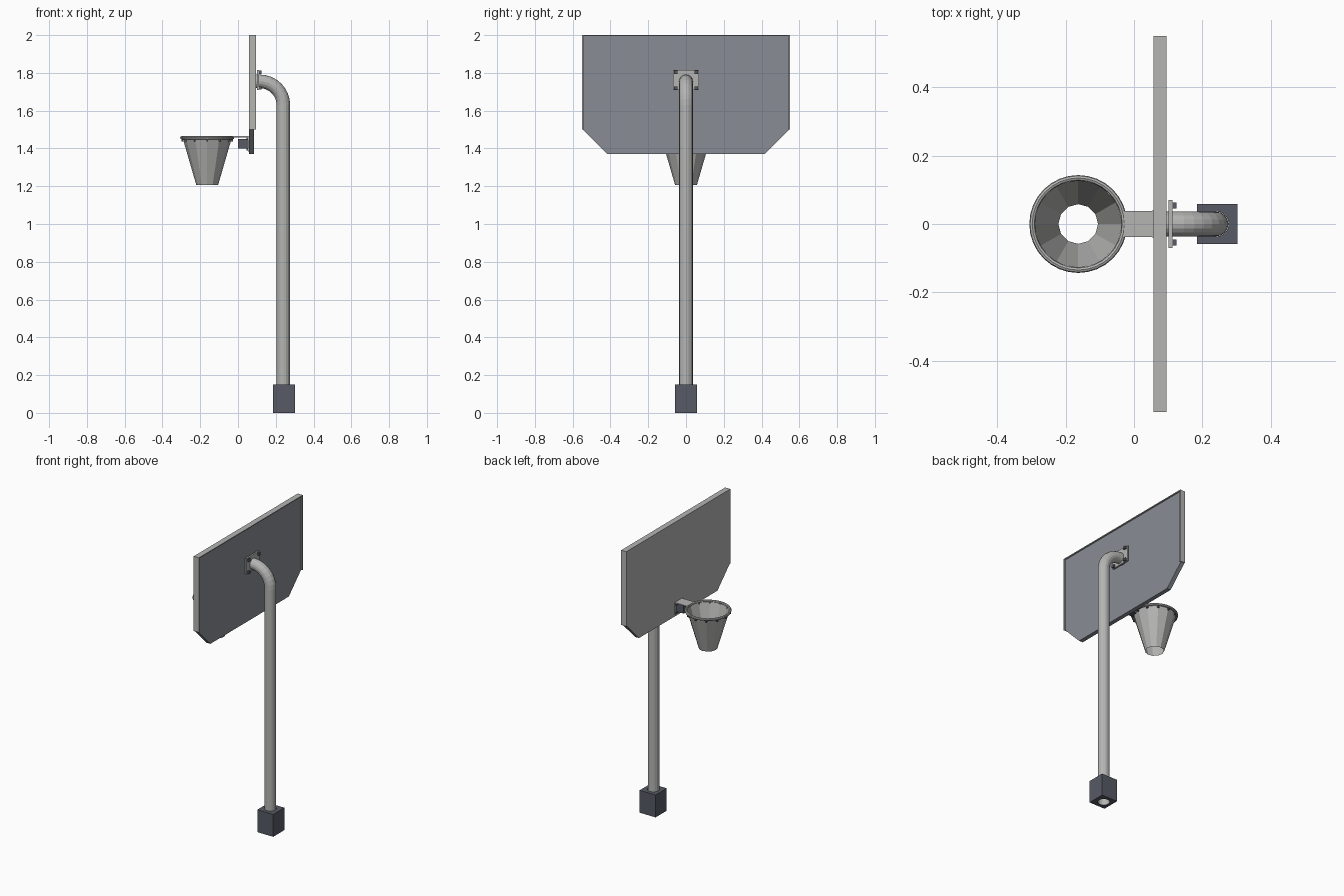
import bpy, bmesh, math
from mathutils import Vector

if "Cube" in bpy.data.objects:
    bpy.data.objects.remove(bpy.data.objects["Cube"])


def material(name, rgb):
    m = bpy.data.materials.new(name)
    m.diffuse_color = (*rgb, 1)
    m.use_nodes = True
    m.node_tree.nodes["Principled BSDF"].inputs["Base Color"].default_value = m.diffuse_color
    return m


LIGHT = material("light grey", (0.46, 0.46, 0.455))
PANEL = material("blue grey", (0.25, 0.27, 0.30))
SLATE = material("dark slate", (0.095, 0.103, 0.13))


def finish(name, bm, *mats):
    me = bpy.data.meshes.new(name)
    bmesh.ops.recalc_face_normals(bm, faces=bm.faces)
    bm.to_mesh(me)
    bm.free()
    ob = bpy.data.objects.new(name, me)
    bpy.context.collection.objects.link(ob)
    for m in mats:
        me.materials.append(m)
    return ob


def boxes(name, mat, *spans):
    """Each span is (x0, x1, y0, y1, z0, z1)."""
    bm = bmesh.new()
    for x0, x1, y0, y1, z0, z1 in spans:
        vs = bmesh.ops.create_cube(bm, size=1)["verts"]
        for v in vs:
            v.co = Vector(((x0 + x1) / 2 + v.co.x * (x1 - x0),
                           (y0 + y1) / 2 + v.co.y * (y1 - y0),
                           (z0 + z1) / 2 + v.co.z * (z1 - z0)))
    return finish(name, bm, mat)


def skin(bm, rings, closed=False):
    """Join successive rings of points with quads."""
    rows = [[bm.verts.new(p) for p in r] for r in rings]
    pairs = list(zip(rows, rows[1:])) + ([(rows[-1], rows[0])] if closed else [])
    n = len(rows[0])
    for a, b in pairs:
        for i in range(n):
            j = (i + 1) % n
            bm.faces.new((a[i], a[j], b[j], b[i]))


# Backboard panel with clipped lower corners; the playing face is light
bm = bmesh.new()
outline = [(-0.545, 1.995), (-0.545, 1.50), (-0.415, 1.37),
           (0.415, 1.37), (0.545, 1.50), (0.545, 1.995)]
face = bm.faces.new([bm.verts.new((0.058, y, z)) for y, z in outline])
ext = bmesh.ops.extrude_face_region(bm, geom=[face])
bmesh.ops.translate(bm, vec=(0.028, 0, 0),
                    verts=[g for g in ext["geom"] if isinstance(g, bmesh.types.BMVert)])
board = finish("backboard", bm, PANEL, LIGHT)
for p in board.data.polygons:
    if p.normal.x < -0.5:
        p.material_index = 1

# Edging strips along the top and both sides
boxes("board_edging", LIGHT,
      (0.057, 0.095, -0.55, 0.55, 1.994, 2.0),
      (0.057, 0.095, -0.55, -0.543, 1.50, 1.994),
      (0.057, 0.095, 0.543, 0.55, 1.50, 1.994))

# Bent pole: hollow tube swept along a path in the x-z plane
PX, PR, BEND = 0.24, 0.036, 0.125
path = [(PX, 0.001, 0.0)]
for k in range(9):
    a = math.pi / 2 * k / 8
    path.append((PX - BEND + BEND * math.cos(a), 1.63 + BEND * math.sin(a), a))
path.append((0.086, 1.63 + BEND, math.pi / 2))
bm = bmesh.new()
rings = []
for x, z, a in path:
    ring = []
    for i in range(16):
        t = math.tau * i / 16
        u = PR * math.cos(t)
        ring.append((x + u * math.cos(a), PR * math.sin(t), z + u * math.sin(a)))
    rings.append(ring)
skin(bm, rings)
finish("pole", bm, LIGHT)

# Base block bored out for the pole
base = boxes("base_block", SLATE, (0.184, 0.302, -0.059, 0.059, 0, 0.15))
bpy.ops.mesh.primitive_cylinder_add(vertices=16, radius=PR + 0.001, depth=0.4,
                                    location=(PX, 0, 0.05))
bore = bpy.context.object
bore.name = "base_bore_cutter"
bore.hide_render = True
bore.hide_set(True)
cut = base.modifiers.new("bore", "BOOLEAN")
cut.operation = "DIFFERENCE"
cut.object = bore

# Pole flange and its four bolts
boxes("pole_flange", LIGHT, (0.101, 0.112, -0.07, 0.07, 1.71, 1.815))
boxes("flange_bolts", SLATE,
      *[(0.112, 0.124, y - 0.009, y + 0.009, z - 0.009, z + 0.009)
        for y in (-0.054, 0.054) for z in (1.72, 1.803)])

# Rim bracket: wall plate, bolts, support block and flat tongue
boxes("bracket_plate", LIGHT, (0.052, 0.058, -0.04, 0.04, 1.385, 1.464))
boxes("bracket_bolts", SLATE,
      *[(0.046, 0.052, y - 0.006, y + 0.006, z - 0.006, z + 0.006)
        for y in (-0.031, 0.031) for z in (1.395, 1.452)])
boxes("bracket_block", SLATE, (0.0, 0.052, -0.024, 0.024, 1.40, 1.45))
boxes("bracket_tongue", LIGHT, (-0.035, 0.056, -0.038, 0.038, 1.458, 1.465))

# Rim ring
CX = -0.163
bm = bmesh.new()
rings = []
for k in range(32):
    a = math.tau * k / 32
    ring = []
    for i in range(8):
        t = math.tau * i / 8
        r = 0.1345 + 0.0085 * math.cos(t)
        ring.append((CX + r * math.cos(a), r * math.sin(a),
                     1.457 + 0.0085 * math.sin(t)))
    rings.append(ring)
skin(bm, rings, closed=True)
finish("rim", bm, LIGHT)

# Tapered net, open at both ends
bm = bmesh.new()
skin(bm, [[(CX + r * math.cos(math.tau * i / 12), r * math.sin(math.tau * i / 12), z)
           for i in range(12)] for r, z in ((0.13, 1.455), (0.058, 1.207))])
finish("net", bm, LIGHT)

# Small net hooks under the rim
hooks = []
for i in range(12):
    a = math.tau * i / 12
    x, y = CX + 0.132 * math.cos(a), 0.132 * math.sin(a)
    hooks.append((x - 0.005, x + 0.005, y - 0.005, y + 0.005, 1.438, 1.452))
boxes("net_hooks", SLATE, *hooks)
